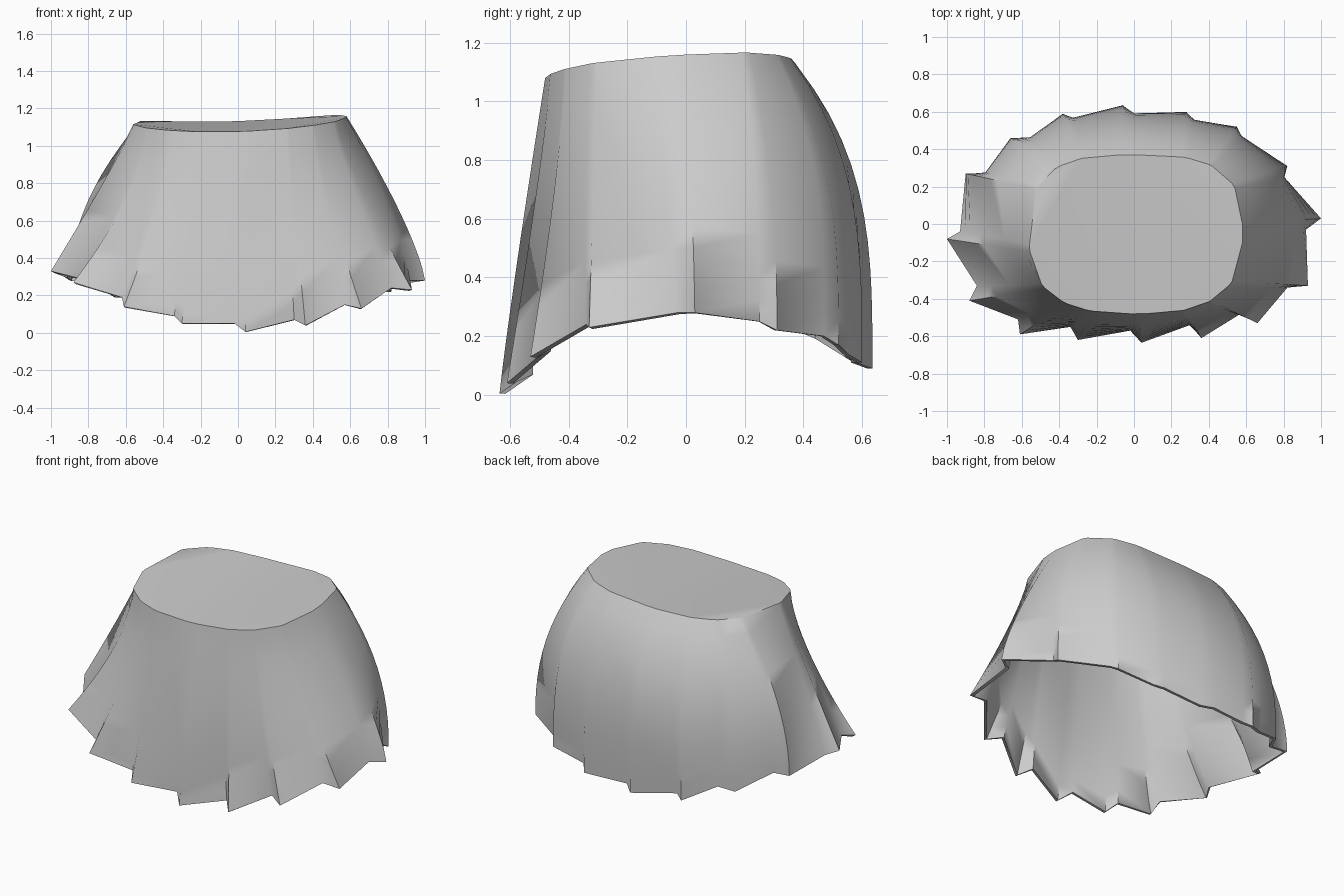
import bpy
import bmesh
from math import atan2, cos, sin, copysign

old_cube = bpy.data.objects.get("Cube")
if old_cube:
    bpy.data.objects.remove(old_cube, do_unlink=True)

# Hem outline: each pleat is an outer tip followed by the inner fold behind it
HEM = [
    (1, .03, .28), (.92, -.03, .28), (.93, -.33, .23), (.82, -.34, .24),
    (.66, -.53, .13), (.57, -.48, .15), (.36, -.61, .04), (.3, -.54, .07),
    (.04, -.635, .005), (-.02, -.57, .05), (-.3, -.62, .05), (-.34, -.55, .09),
    (-.61, -.59, .14), (-.62, -.51, .19), (-.88, -.41, .27), (-.84, -.33, .29),
    (-1, -.08, .33), (-.93, -.04, .3), (-.9, .27, .28), (-.79, .27, .27),
    (-.66, .46, .19), (-.54, .46, .19), (-.38, .59, .11), (-.33, .56, .13),
    (-.06, .635, .09), (0, .58, .11), (.28, .6, .11), (.32, .55, .14),
    (.55, .52, .17), (.57, .47, .2), (.82, .31, .22), (.8, .25, .25),
]
ROWS = 12


def mix(a, b, factor):
    return a + (b - a) * factor


def signed_power(value, exponent):
    return copysign(abs(value) ** exponent, value)


def waist_point(angle):
    """Oval waistline, squarer at the back and dipping at the front."""
    corner = .67 if sin(angle) > 0 else .74
    x = .01 + .57 * signed_power(cos(angle), corner)
    y = -.055 + .425 * signed_power(sin(angle), corner)
    z = 1.108 + .065 * y + .1 * x * x + .03 * x
    return x, y, z


def flare_at(t, angle):
    """Outward spread: full at the back, hollow on the front corners."""
    c, s = cos(angle), sin(angle)
    fullness = 1.12 + .08 * c
    fullness += 2.1 * s if s > 0 else .85 * abs(c) * s
    if fullness > 1:
        return 1 - (1 - t) ** fullness
    return t ** (1 / fullness)


def pleat_line(index):
    """Strip of points from waist to hem; inner folds deepen downwards."""
    hem = HEM[index]
    panel = hem
    if index % 2:
        after = HEM[(index + 1) % len(HEM)]
        panel = [mix(a, b, .2) for a, b in zip(HEM[index - 1], after)]
    angle = atan2(hem[1] / .6, hem[0] / .95)
    top = waist_point(angle)
    line = []
    for row in range(ROWS + 1):
        t = row / ROWS
        flare = flare_at(t, angle)
        end = [mix(p, h, t ** 1.2) for p, h in zip(panel, hem)]
        line.append((mix(top[0], end[0], flare),
                     mix(top[1], end[1], flare),
                     mix(top[2], end[2], t)))
    return line


# Grey cloth
cloth = bpy.data.materials.new("grey cloth")
cloth.use_nodes = True
grey = (.6, .6, .6, 1)
cloth.diffuse_color = grey
cloth.node_tree.nodes["Principled BSDF"].inputs["Base Color"].default_value = grey

# Pleated skirt wall
bm = bmesh.new()
lines = [[bm.verts.new(point) for point in pleat_line(i)] for i in range(len(HEM))]
for i, line in enumerate(lines):
    following = lines[(i + 1) % len(lines)]
    for row in range(ROWS):
        bm.faces.new((line[row], following[row], following[row + 1], line[row + 1]))

# Closed waist
cap = bm.faces.new([line[0] for line in reversed(lines)])
bmesh.ops.triangulate(bm, faces=[cap])
bm.normal_update()

mesh = bpy.data.meshes.new("pleated_skirt")
bm.to_mesh(mesh)
bm.free()
mesh.materials.append(cloth)
skirt = bpy.data.objects.new("pleated_skirt", mesh)
bpy.context.collection.objects.link(skirt)

# Cloth thickness, inwards
thickness = skirt.modifiers.new("thickness", "SOLIDIFY")
thickness.thickness = .02
thickness.offset = -1
bpy.ops.object.select_all(action="DESELECT")
skirt.select_set(True)
bpy.context.view_layer.objects.active = skirt
bpy.ops.object.modifier_apply(modifier=thickness.name)

# Soft panels with a crisp waist, hem and deep folds
bpy.ops.object.shade_smooth_by_angle(angle=1)
